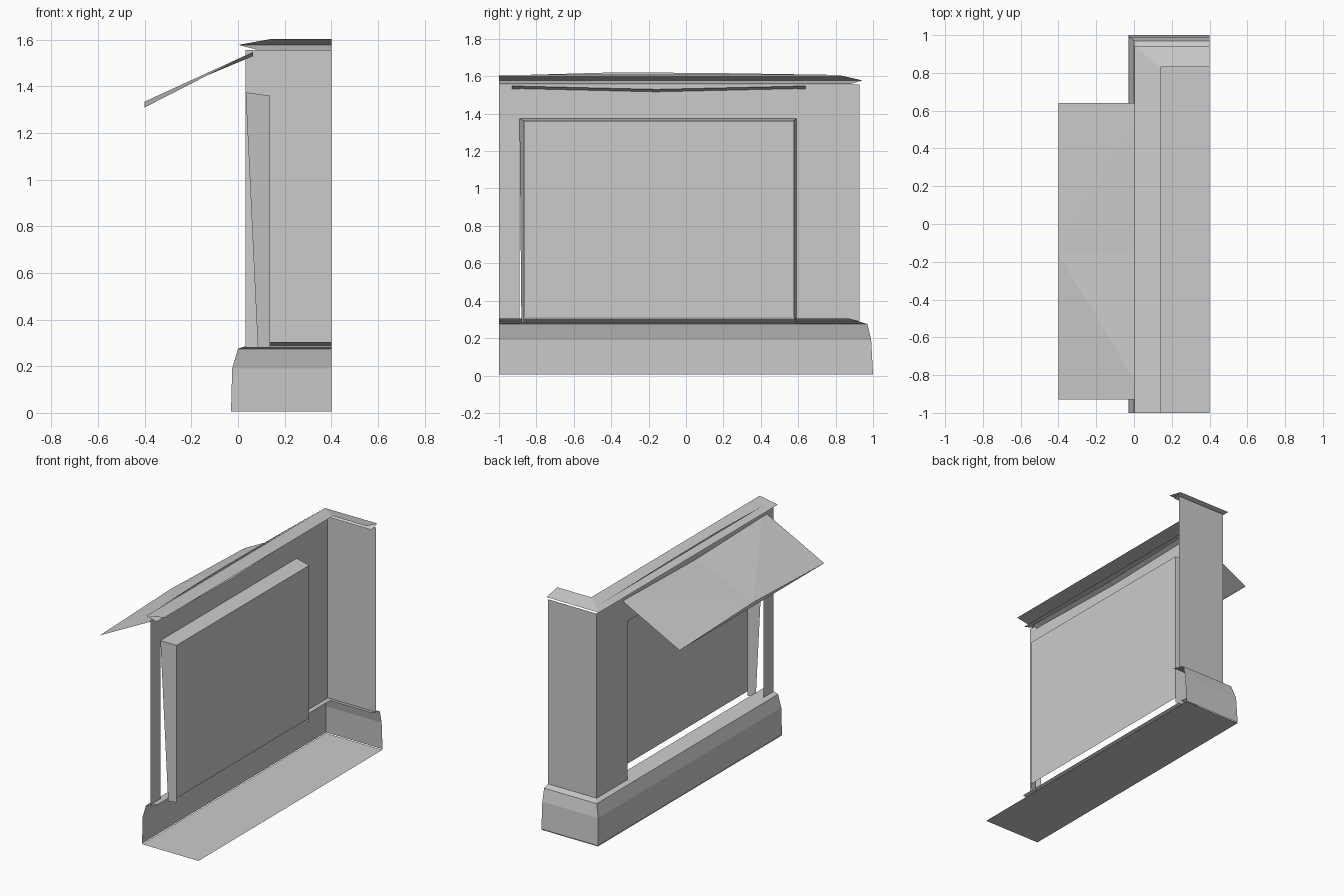
import bpy

if "Cube" in bpy.data.objects:
    bpy.data.objects.remove(bpy.data.objects["Cube"])

def mesh(name, verts, faces):
    me = bpy.data.meshes.new(name)
    me.from_pydata(verts, [], faces)
    me.update()
    ob = bpy.data.objects.new(name, me)
    bpy.context.collection.objects.link(ob)
    return ob

def corner_strip(name, profile):
    """Sweep (x, y_end, z) profile points along the front and round the corner."""
    verts, faces = [], []
    for x, y, z in profile:
        verts += [(x, -1, z), (x, y, z), (0.4, y, z)]
    for i in range(len(profile) - 1):
        a, b = 3 * i, 3 * i + 3
        faces += [(a, b, b + 1, a + 1), (a + 1, b + 1, b + 2, a + 2)]
    return mesh(name, verts, faces)

def quads(name, *polys):
    verts, faces = [], []
    for p in polys:
        faces.append(tuple(range(len(verts), len(verts) + len(p))))
        verts += p
    return mesh(name, verts, faces)

def wall_rect(x, y0, y1, z0, z1):
    return [(x, y0, z0), (x, y0, z1), (x, y1, z1), (x, y1, z0)]

# plinth with chamfered top, and its flat underside
corner_strip("plinth", [(-0.03, 1.0, 0.005), (-0.025, 0.99, 0.19),
                        (0.0, 0.97, 0.275), (0.09, 0.87, 0.305)])
quads("plinth_underside", [(-0.03, -1, 0), (-0.03, 1, 0), (0.4, 1, 0), (0.4, -1, 0)])

# wall around the window opening, plus the end wall
WX, Y0, Y1, ZB, ZH, ZT, YE = 0.033, -0.89, 0.59, 0.28, 1.375, 1.557, 0.927
quads("front_wall",
      wall_rect(WX, -1, Y0, ZB, ZT),
      wall_rect(WX, Y1, YE, ZB, ZT),
      wall_rect(WX, Y0, Y1, ZH, ZT))
quads("end_wall", [(WX, YE, ZB), (WX, YE, ZT), (0.4, YE, ZT), (0.4, YE, ZB)])

# cornice: shallow outward-pointing V
corner_strip("cornice", [(0.08, 0.88, 1.558), (0.002, 0.943, 1.578), (0.14, 0.83, 1.603)])

# window reveal and pane
PX, P0, P1, PT = 0.138, -0.865, 0.577, 1.36
quads("window_reveal",
      [(WX, Y0, ZH), (PX, P0, PT), (PX, P0, ZB), (0.085, Y0 + 0.01, ZB)],
      [(WX, Y1, ZH), (WX, Y1, ZB), (PX, P1, ZB), (PX, P1, PT)],
      [(WX, Y0, ZH), (WX, Y1, ZH), (PX, P1, PT), (PX, P0, PT)])
quads("window_pane", wall_rect(PX, P0, P1, 0.31, PT))

# awning: slightly warped sheet with a crest in the outer edge
A0, AM, A1 = -0.93, -0.16, 0.64
mesh("awning",
     [(0.065, A0, 1.548), (0.065, AM, 1.53), (0.065, A1, 1.548),
      (-0.4, A0, 1.31), (-0.4, AM, 1.335), (-0.4, A1, 1.31)],
     [(0, 4, 3), (0, 1, 4), (1, 2, 4), (2, 5, 4)])
quads("awning_valance", [(-0.4, A0, 1.31), (-0.4, AM, 1.335), (-0.4, A1, 1.31)])

# thin ridge above the wall
quads("wall_ridge", [(WX, -0.9, 1.606), (WX, -0.4, 1.62), (WX, 0.1, 1.618), (WX, 0.88, 1.606)])
